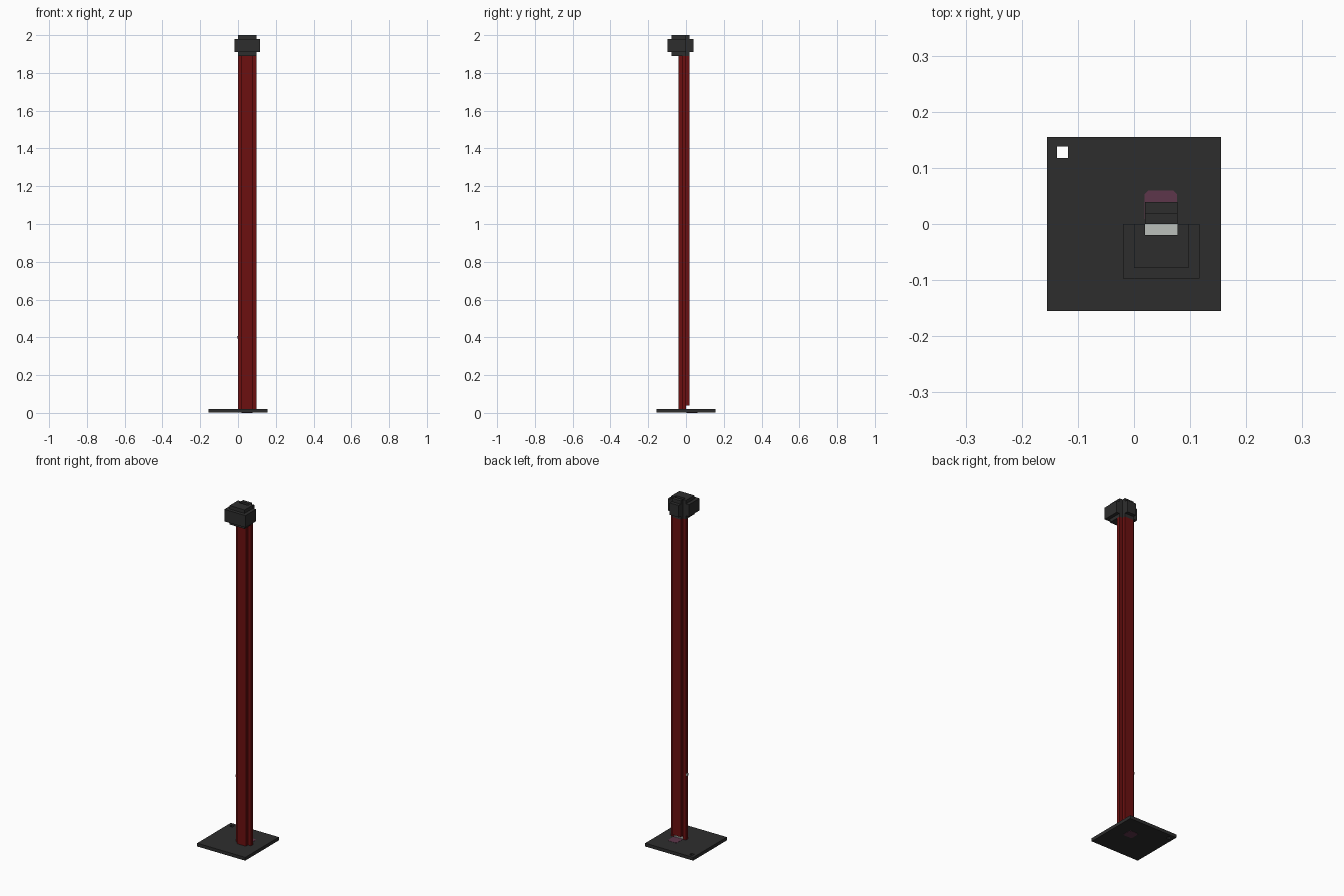
import bpy, bmesh

cube = bpy.data.objects.get("Cube")
if cube:
    bpy.data.objects.remove(cube, do_unlink=True)


def material(name, rgb):
    m = bpy.data.materials.new(name)
    m.use_nodes = True
    m.diffuse_color = (*rgb, 1)
    m.node_tree.nodes["Principled BSDF"].inputs["Base Color"].default_value = (*rgb, 1)
    return m


charcoal = material("charcoal", (0.027, 0.027, 0.027))
red = material("deep_red", (0.15, 0.005, 0.005))
plum = material("plum", (0.11, 0.037, 0.07))
pale = material("pale_grey", (0.5, 0.53, 0.5))


def extrude(name, polygons, z0, z1, mat):
    """Raise flat outlines, joined where they share edges, into one solid."""
    bm = bmesh.new()
    for pts in polygons:
        bm.faces.new([bm.verts.new((x, y, z0)) for x, y in pts])
    bmesh.ops.remove_doubles(bm, verts=bm.verts, dist=1e-5)
    top = bmesh.ops.extrude_face_region(bm, geom=bm.faces[:], use_keep_orig=True)["geom"]
    raised = [v for v in top if isinstance(v, bmesh.types.BMVert)]
    bmesh.ops.translate(bm, verts=raised, vec=(0, 0, z1 - z0))
    bmesh.ops.recalc_face_normals(bm, faces=bm.faces)
    mesh = bpy.data.meshes.new(name)
    bm.to_mesh(mesh)
    bm.free()
    mesh.materials.append(mat)
    obj = bpy.data.objects.new(name, mesh)
    bpy.context.collection.objects.link(obj)
    return obj


def rect(x0, x1, y0, y1):
    return [(x0, y0), (x1, y0), (x1, y1), (x0, y1)]


def box(name, x0, x1, y0, y1, z0, z1, mat):
    return extrude(name, [rect(x0, x1, y0, y1)], z0, z1, mat)


def u_shell(name, a, b, depth, wall, z0, z1):
    """U outline, open towards the back."""
    pts = [(a, -depth), (b, -depth), (b, 0), (b - wall, 0), (b - wall, wall - depth),
           (a + wall, wall - depth), (a + wall, 0), (a, 0)]
    return extrude(name, [pts], z0, z1, charcoal)


# Base plate with a square hole near its back right corner
H = 0.155
xs = (-H, -0.137, -0.118, H)
ys = (-H, 0.118, 0.138, H)
cells = [rect(xs[i], xs[i + 1], ys[j], ys[j + 1])
         for i in range(3) for j in range(3) if (i, j) != (1, 1)]
extrude("base_plate", cells, 0.001, 0.02, charcoal)

# Chamfered plug set through the base
cx, cy, r, c = 0.048, 0.031, 0.029, 0.022
extrude("base_plug", [[(cx + c, cy - r), (cx + r, cy - c), (cx + r, cy + c), (cx + c, cy + r),
                       (cx - c, cy + r), (cx - r, cy + c), (cx - r, cy - c), (cx - c, cy - r)]],
        0, 0.021, plum)

# Hollow post: four walls with stepped corners
L, R, T = 0.0, 0.097, 0.0195
IL, IR = L + T, R - T
POST_TOP = 1.89
box("post_front_wall", IL, IR, -2 * T, -T, 0.02, POST_TOP, red)
box("post_back_wall", IL, IR, 0, T, 0.04, POST_TOP, red)
for side, x in (("right", L), ("left", IR)):
    box("post_" + side + "_wall", x, x + T, -T, 0, 0.02, POST_TOP, red)
box("post_floor", IL, IR, -T, 0, 0.02, 0.025, pale)

# Small tab on the post side
box("side_tab", -0.005, 0.004, -0.014, -0.002, 0.393, 0.407, pale)

# Stepped head around the open top of the post
u_shell("head_core", L, R, 4 * T, T, POST_TOP, 2.0)
box("head_block", IL, IR, -3 * T, -T, POST_TOP, 2.0, charcoal)
u_shell("head_collar", L - T, R + T, 5 * T, T, 1.91, 1.98)
box("head_back", IL, IR, 0, T, POST_TOP, 2.0, charcoal)
box("head_back_step", IL, IR, T, 2 * T, 1.91, 1.98, charcoal)
